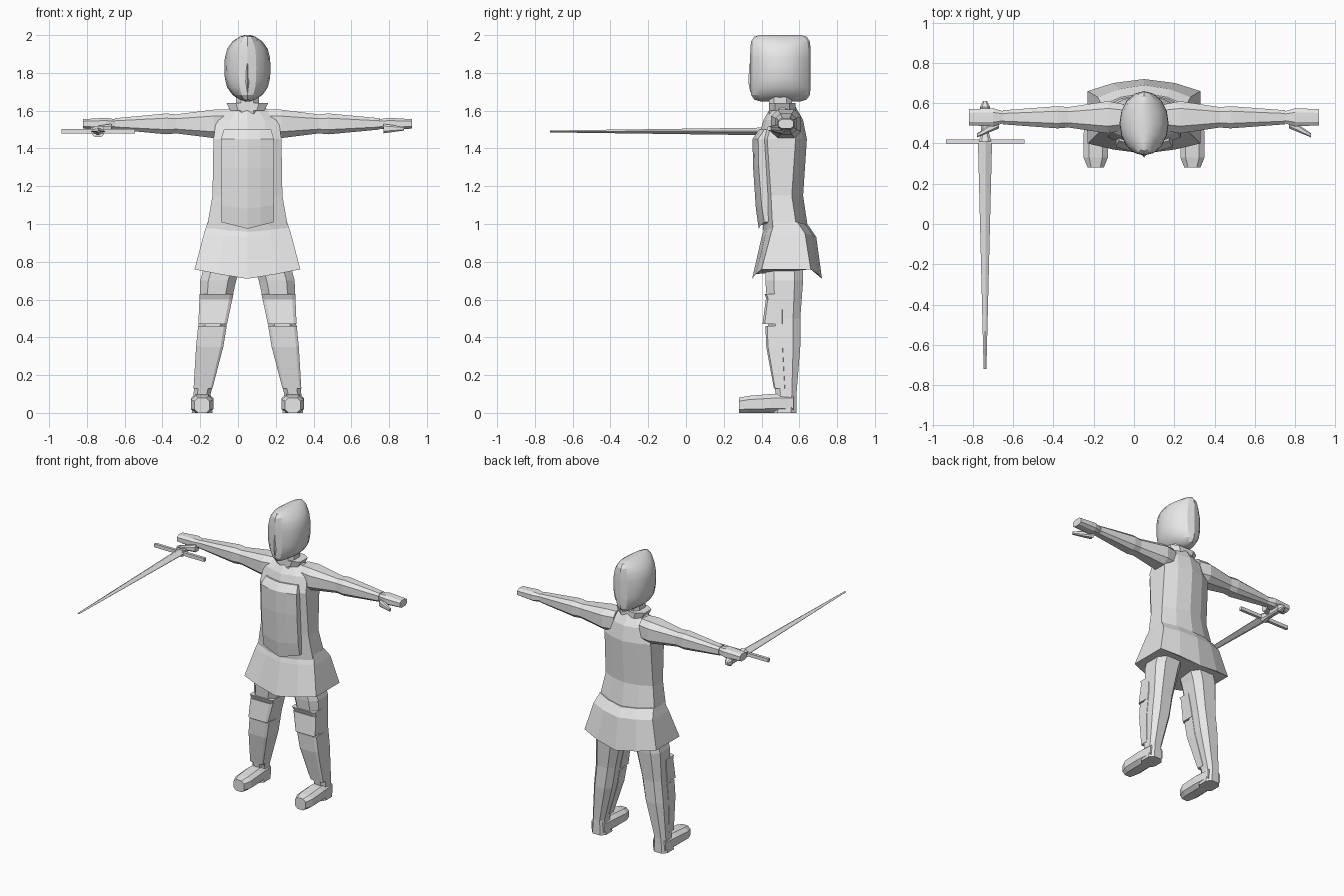
import bpy, bmesh, math

cube = bpy.data.objects.get("Cube")
if cube:
    bpy.data.objects.remove(cube, do_unlink=True)

# Shared centre lines
BODY_X = .05
ARM_Y = ARM_Z = .53
ARM_Z += 1
FOOT_X = .24
SWORD_X, SWORD_Z = -.74, 1.49

grey = bpy.data.materials.new("light grey")
grey.use_nodes = True
colour = (.8, .8, .8, 1)
grey.diffuse_color = colour
grey.node_tree.nodes["Principled BSDF"].inputs["Base Color"].default_value = colour


def loft(name, rings, smooth=False):
    """Skin a list of closed rings and cap both ends."""
    bm = bmesh.new()
    rows = [[bm.verts.new(point) for point in ring] for ring in rings]
    for lower, upper in zip(rows, rows[1:]):
        previous = len(lower) - 1
        for current in range(len(lower)):
            bm.faces.new((lower[previous], lower[current], upper[current], upper[previous]))
            previous = current
    bm.faces.new(rows[0])
    bm.faces.new(rows[-1])
    bmesh.ops.recalc_face_normals(bm, faces=bm.faces)
    mesh = bpy.data.meshes.new(name)
    bm.to_mesh(mesh)
    bm.free()
    mesh.materials.append(grey)
    part = bpy.data.objects.new(name, mesh)
    bpy.context.collection.objects.link(part)
    if smooth:
        bpy.ops.object.select_all(action="DESELECT")
        part.select_set(True)
        bpy.context.view_layer.objects.active = part
        bpy.ops.object.shade_smooth_by_angle(angle=math.radians(25))


def octagon(width, height, corner=.55):
    """Rectangle with cut corners, given by its half sizes."""
    quarter = [(width, height * corner), (width * corner, height)]
    half = quarter + [(-u, v) for u, v in reversed(quarter)]
    return half + [(-u, -v) for u, v in half]


def upright(x, y, z, width, depth, corner=.55):
    return [(x + u, y + v, z) for u, v in octagon(width, depth, corner)]


def sideways(x, y, z, depth, height):
    return [(x, y + u, z + v) for u, v in octagon(depth, height)]


def forward(x, y, z, width, height, corner=.55):
    return [(x + u, y, z + v) for u, v in octagon(width, height, corner)]


def garment(z, width, front, back, drop=0):
    """Body section with ridged front and back; drop lowers the ridges."""
    front_side, back_side = front + .05, back - .06
    right = [(.55, front + .02, z - drop / 2), (1, front_side, z),
             (1, back_side, z), (.55, back - .02, z - drop / 2)]
    left = [(-u, y, h) for u, y, h in reversed(right)]
    ring = [(0, front, z - drop)] + right + [(0, back, z - drop)] + left
    return [(BODY_X + width * u, y, h) for u, y, h in ring]


# Tunic and flared skirt
loft("tunic", [
    garment(z=.95, width=.22, front=.41, back=.65),
    garment(z=1.15, width=.185, front=.4, back=.62),
    garment(z=1.45, width=.18, front=.38, back=.64),
    garment(z=1.55, width=.165, front=.41, back=.62),
    garment(z=1.62, width=.09, front=.45, back=.58)])
loft("skirt", [
    garment(z=.76, width=.28, front=.35, back=.72, drop=.05),
    garment(z=.95, width=.23, front=.4, back=.69, drop=.02),
    garment(z=1.01, width=.21, front=.42, back=.65, drop=.02)])


def plate(z, front, width=.14, drop=0):
    """Bowed breast plate section running back into the chest."""
    bow = [(-1, .03), (-.5, .01), (0, 0), (.5, .01), (1, .03)]
    outline = [(-1, .45)] + [(u, front + bend) for u, bend in bow] + [(1, .45)]
    return [(BODY_X + width * u, y, z - drop * (1 - abs(u))) for u, y in outline]


# Raised breast plate with a pointed lower edge
loft("breast_plate", [
    plate(z=1.01, front=.385, drop=.035),
    plate(z=1.1, front=.37, drop=.02),
    plate(z=1.3, front=.355),
    plate(z=1.45, front=.352),
    plate(z=1.5, front=.385, width=.125)])

# Neck and flared collar
loft("neck", [upright(BODY_X, .5, z, .06, .06) for z in (1.55, 1.7)])
loft("collar", [upright(BODY_X, .51, z, width, .07)
                for z, width in ((1.6, .09), (1.64, .11))])


def head_ring(step, steps=5, sides=16):
    """Rounded across the width, boxy in profile."""
    level = math.sin(math.pi / 2 * step / steps) * .99
    width = .122 * (1 - abs(level) ** 3) ** .6
    depth = .16 * (1 - level ** 8) ** .15
    ring = []
    for side in range(sides):
        angle = math.tau * side / sides
        ring.append((BODY_X + width * math.cos(angle),
                     .5 + depth * math.sin(angle), 1.825 + level * .177))
    return ring


loft("head", [head_ring(step) for step in range(-5, 6)], smooth=True)

# Nose ridge
loft("nose", [[(BODY_X - width, .37, z), (BODY_X, front, z), (BODY_X + width, .37, z)]
              for z, front, width in ((1.7, .34, .02), (1.75, .33, .03), (1.85, .335, .01))])

# Leg joints from the sole up: height, centre x, half width, centre y, half depth
LEG = [(0, FOOT_X, .055, .52, .065), (.1, FOOT_X, .045, .53, .055),
       (.35, .2, .07, .52, .085), (.5, .18, .075, .52, .085),
       (.7, .155, .095, .52, .1), (.85, .11, .1, .52, .1)]


def leg_at(height):
    """Leg measurements interpolated at any height."""
    for low, high in zip(LEG, LEG[1:]):
        if height <= high[0]:
            blend = (height - low[0]) / (high[0] - low[0])
            return [a + (b - a) * blend for a, b in zip(low, high)]


def guard(name, side, levels):
    """Plate over the front half of the leg, raised by a lift at each height."""
    rings = []
    for height, lift in levels:
        z, x, width, y, depth = leg_at(height)
        half = (depth + lift) / 2
        rings.append(upright(BODY_X + side * x, y - half, z, width + .002, half, corner=.8))
    loft(name, rings)


for side, label in ((1, "left_"), (-1, "right_")):

    def arm(name, *sections):
        loft(label + name, [sideways(BODY_X + side * reach, ARM_Y, ARM_Z, depth, height)
                            for reach, depth, height in sections])

    # Sleeve, forearm, hand and thumb
    arm("upper_arm", (.1, .065, .075), (.18, .08, .075), (.38, .05, .05))
    arm("forearm", (.37, .05, .05), (.43, .055, .055), (.7, .035, .03))
    arm("hand", (.7, .03, .025), (.75, .045, .032), (.87, .04, .025))
    loft(label + "thumb", [sideways(BODY_X + side * reach, y, 1.505, size, size)
                           for reach, y, size in ((.72, .5, .025), (.83, .44, .01))])

    # Leg with its guards
    loft(label + "leg", [upright(BODY_X + side * x, y, z, width, depth)
                         for z, x, width, y, depth in LEG])
    guard(label + "shin_guard", side, ((.13, .005), (.35, .01), (.46, .015)))
    guard(label + "knee_guard", side, ((.47, .03), (.6, .005)))
    guard(label + "thigh_band", side, ((.6, 0), (.63, .01)))

    # Boot toe, flat on the ground
    loft(label + "boot_toe", [forward(BODY_X + side * FOOT_X, y, height, width, height)
                              for y, width, height in
                              ((.28, .04, .04), (.33, .06, .045), (.45, .06, .05), (.57, .05, .05))])


def sword(name, *sections, corner=.55):
    loft("sword_" + name, [forward(SWORD_X, y, SWORD_Z, width, height, corner)
                           for y, width, height in sections])


# Sword held forward in the right hand
sword("blade", (.41, .035, .02), (-.72, .007, .005), corner=.1)
sword("guard", (.4, .195, .012), (.42, .195, .012), corner=.97)
sword("grip", (.41, .03, .03), (.45, .02, .02), (.57, .02, .02))
sword("pommel", (.56, .02, .02), (.58, .026, .026), (.61, .01, .01))
